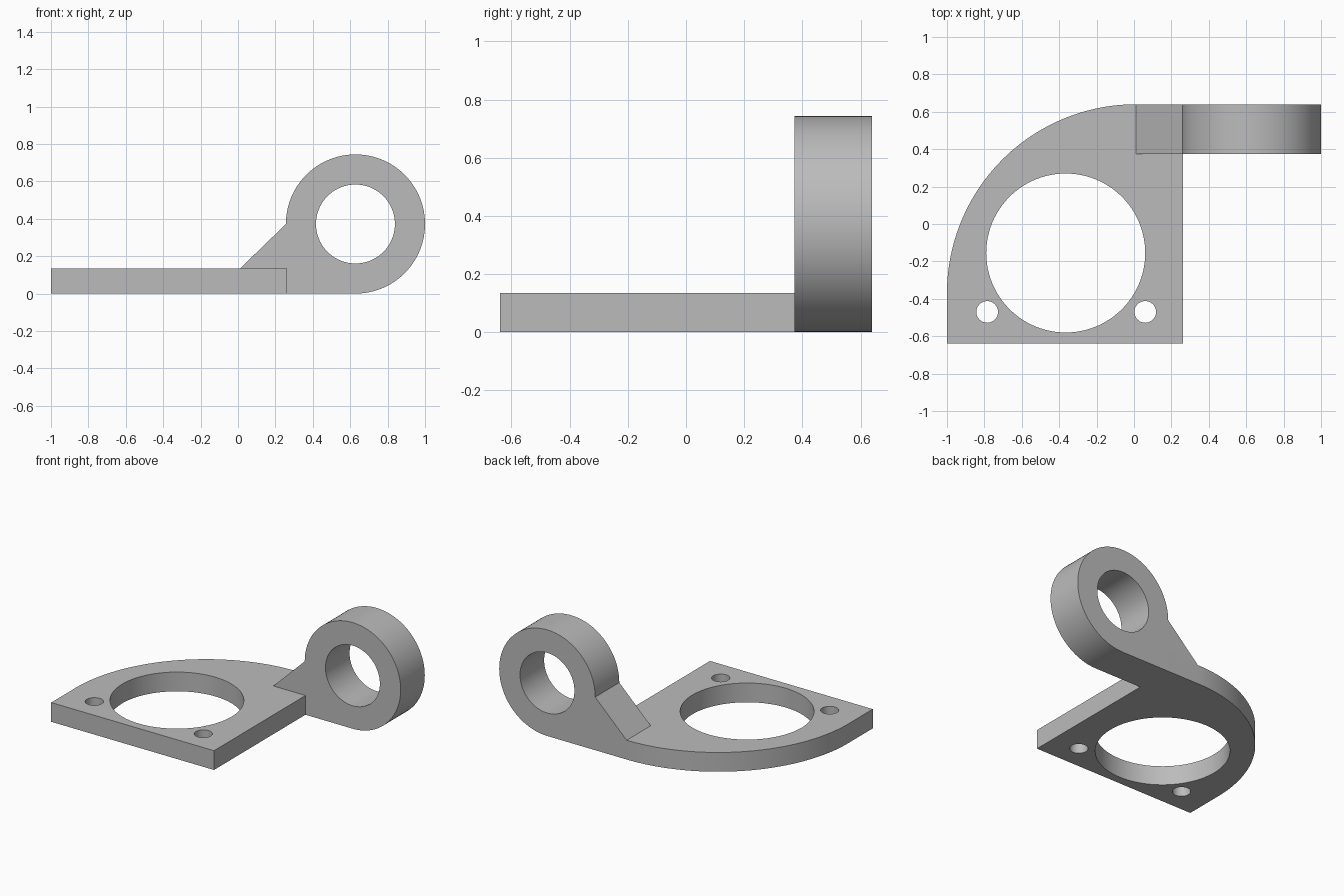
import bpy
import bmesh
from math import cos, sin, pi, radians

cube = bpy.data.objects.get("Cube")
if cube:
    bpy.data.objects.remove(cube, do_unlink=True)

grey = bpy.data.materials.new("plain grey")
grey.use_nodes = True
grey.diffuse_color = (0.5, 0.5, 0.5, 1)
grey.node_tree.nodes["Principled BSDF"].inputs["Base Color"].default_value = (0.5, 0.5, 0.5, 1)


def arc(cx, cy, r, start, end, steps):
    """Points on an arc, angles in degrees."""
    angles = [radians(start + (end - start) * i / steps) for i in range(steps + 1)]
    return [(cx + r * cos(a), cy + r * sin(a)) for a in angles]


def circle(cx, cy, r, steps=96):
    return arc(cx, cy, r, 0, 360, steps)[:-1]


def extruded(name, loops, thickness, location, rotation=(0, 0, 0)):
    """Fill an outline with holes, give it thickness and weld it into a solid."""
    curve = bpy.data.curves.new(name, 'CURVE')
    curve.dimensions = '2D'
    curve.fill_mode = 'BOTH'
    curve.extrude = thickness / 2
    for loop in loops:
        spline = curve.splines.new('POLY')
        spline.points.add(len(loop) - 1)
        for point, (x, y) in zip(spline.points, loop):
            point.co = (x, y, 0, 1)
        spline.use_cyclic_u = True
    obj = bpy.data.objects.new(name, curve)
    bpy.context.collection.objects.link(obj)
    obj.location = location
    obj.rotation_euler = rotation
    bpy.ops.object.select_all(action='DESELECT')
    obj.select_set(True)
    bpy.context.view_layer.objects.active = obj
    bpy.ops.object.convert(target='MESH')
    obj = bpy.context.view_layer.objects.active
    bm = bmesh.new()
    bm.from_mesh(obj.data)
    bmesh.ops.remove_doubles(bm, verts=bm.verts, dist=0.0001)
    bmesh.ops.recalc_face_normals(bm, faces=bm.faces)
    bm.to_mesh(obj.data)
    bm.free()
    obj.data.materials.clear()
    obj.data.materials.append(grey)
    bpy.ops.object.shade_smooth_by_angle(angle=radians(30))
    return obj


plate_top, plate_side, back = 0.135, 0.262, 0.64

# Flat base plate: one rounded corner, a large bore and two screw holes
plate_outline = [(-1, -back), (plate_side, -back), (plate_side, back)]
plate_outline += arc(0.01, -0.37, 1.01, 90, 180, 48)
extruded("base_plate",
         [plate_outline, circle(-0.365, -0.155, 0.425),
          circle(-0.785, -0.47, 0.058, 48), circle(0.06, -0.47, 0.058, 48)],
         plate_top, (0, 0, plate_top / 2))

# Upright ring lug with its sloping web, seated on the plate's back corner
ring_x, ring_r, lug_depth = 0.628, 0.372, 0.267
lug_outline = [(0.012, plate_top), (plate_side, plate_top), (plate_side, 0)]
lug_outline += arc(ring_x, ring_r, ring_r, -90, 180, 72)
extruded("ring_lug", [lug_outline, circle(ring_x, ring_r, 0.211)],
         lug_depth, (0, back - lug_depth / 2, 0), (pi / 2, 0, 0))
